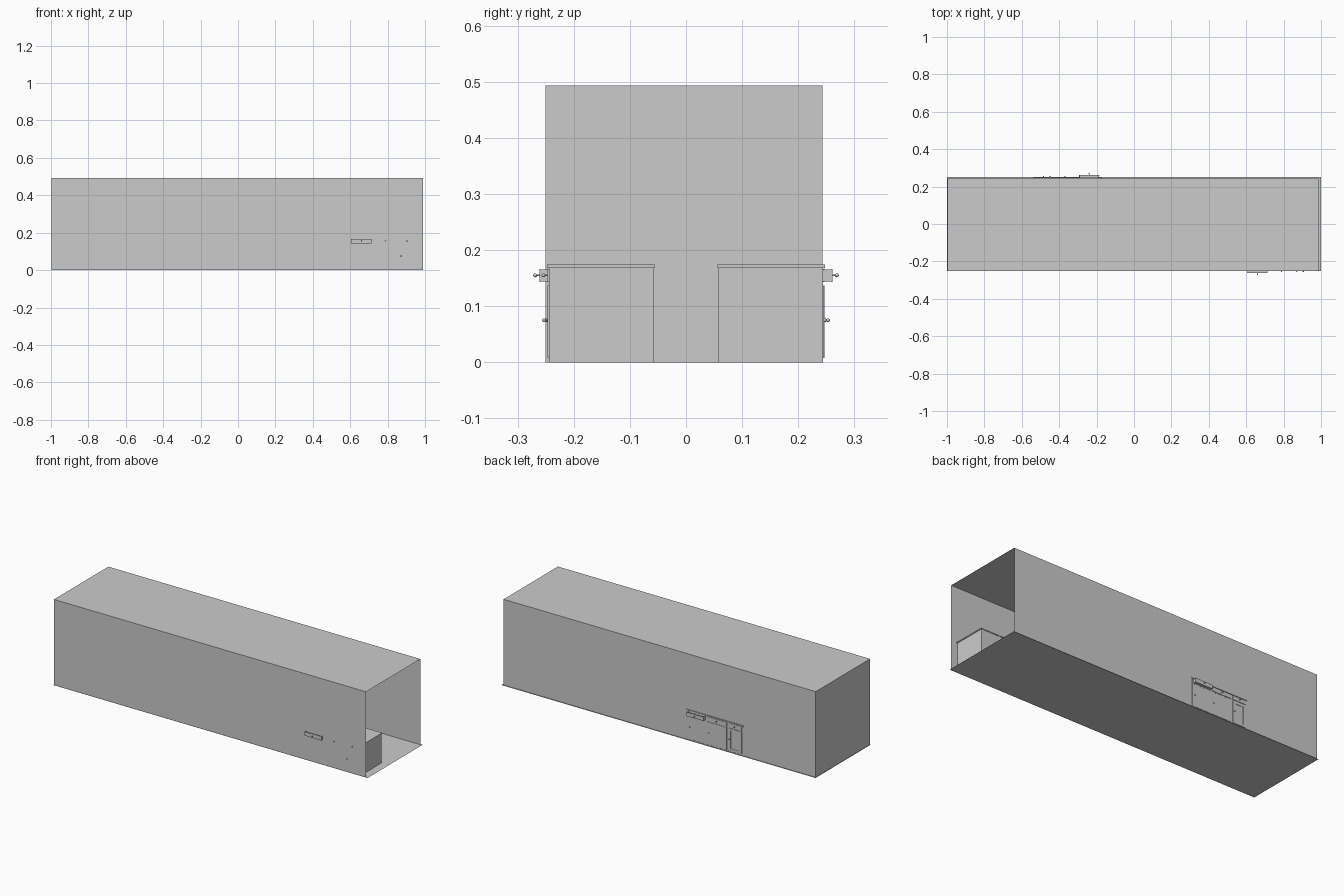
import bpy, bmesh
from mathutils import Matrix, Vector

if "Cube" in bpy.data.objects:
    bpy.data.objects.remove(bpy.data.objects["Cube"])


def finish(bm, name, xf=None):
    if xf is not None:
        bm.transform(xf)
    me = bpy.data.meshes.new(name)
    bm.to_mesh(me)
    bm.free()
    ob = bpy.data.objects.new(name, me)
    bpy.context.collection.objects.link(ob)
    return ob


def add_box(bm, x0, x1, y0, y1, z0, z1):
    c = Vector(((x0 + x1) / 2, (y0 + y1) / 2, (z0 + z1) / 2))
    m = Matrix.Translation(c) @ Matrix.Diagonal((x1 - x0, y1 - y0, z1 - z0, 1))
    return bmesh.ops.create_cube(bm, size=1, matrix=m)["verts"]


def boxes(name, items, xf=None):
    bm = bmesh.new()
    for it in items:
        add_box(bm, *it)
    return finish(bm, name, xf)


def knob(name, x, y, z, xf):
    # short stem with a round head, pointing to -y
    bm = bmesh.new()
    rot = Matrix.Rotation(1.5707963, 4, 'X')
    bmesh.ops.create_cone(bm, cap_ends=True, segments=8, radius1=0.0015, radius2=0.0015,
                          depth=0.006, matrix=Matrix.Translation((x, y - 0.003, z)) @ rot)
    bmesh.ops.create_uvsphere(bm, u_segments=10, v_segments=6, radius=0.0035,
                              matrix=Matrix.Translation((x, y - 0.0075, z)))
    for f in bm.faces:
        f.smooth = True
    return finish(bm, name, xf)


# Floor sheet, slightly larger than the room
bm = bmesh.new()
bmesh.ops.create_grid(bm, x_segments=1, y_segments=1, size=1,
                      matrix=Matrix.Diagonal((1, 0.251, 1, 1)))
finish(bm, "floor")

# Room shell: thin sheets, open at the right end and at the bottom
bm = bmesh.new()
add_box(bm, -0.996, 0.99, -0.25, 0.2435, 0, 0.493)
bm.normal_update()
gone = [f for f in bm.faces if f.normal.x > 0.9 or f.normal.z < -0.9]
bmesh.ops.delete(bm, geom=gone, context='FACES_ONLY')
finish(bm, "room_shell")

# Columns of the counter unit: x start, x end
COLS = [(0.605, 0.715), (0.727, 0.851), (0.863, 0.946)]
FRONT, BACK, T = -0.2445, -0.058, 0.005


def counter_unit(tag, xf):
    x0, x1 = 0.598, 0.953
    # carcass panels, dividers and rail
    items = [(x0, x0 + T, FRONT, BACK, 0, 0.168), (x1 - T, x1, FRONT, BACK, 0, 0.168),
             (x0, x1, BACK - T, BACK, 0, 0.168), (x0, x1, FRONT, BACK, 0, T),
             (x0, x1, FRONT, BACK, 0.138, 0.142)]
    for d in (0.721, 0.857):
        items.append((d - 0.004, d + 0.004, FRONT, BACK, T, 0.168))
    boxes(tag + "_carcass", items, xf)
    boxes(tag + "_countertop", [(0.594, 0.957, -0.248, -0.056, 0.168, 0.174)], xf)

    # drawers, the first one pulled out
    for i, (a, b) in enumerate(COLS):
        y = -0.2615 if i == 0 else -0.2465
        boxes(f"{tag}_drawer_{i + 1}",
              [(a, b, y, y + 0.003, 0.143, 0.166),
               (a + 0.002, a + 0.005, y, y + 0.16, 0.145, 0.165),
               (b - 0.005, b - 0.002, y, y + 0.16, 0.145, 0.165),
               (a + 0.002, b - 0.002, y + 0.157, y + 0.16, 0.145, 0.165),
               (a + 0.002, b - 0.002, y, y + 0.16, 0.144, 0.147)], xf)
        knob(f"{tag}_drawer_knob_{i + 1}", (a + b) / 2, y, 0.155, xf)

    # two plain doors and one framed door with a recessed pane
    y = -0.2455
    for i, (a, b) in enumerate(COLS[:2]):
        boxes(f"{tag}_door_{i + 1}", [(a, b, y, y + 0.003, 0.008, 0.137)], xf)
    knob(tag + "_door_knob_1", 0.615, y + 0.006, 0.075, xf)
    knob(tag + "_door_knob_2", 0.737, y + 0.006, 0.075, xf)
    a, b = COLS[2]
    w = 0.014
    boxes(tag + "_framed_door",
          [(a, a + w, y - 0.001, y + 0.003, 0.008, 0.137),
           (b - w, b, y - 0.001, y + 0.003, 0.008, 0.137),
           (a + w, b - w, y - 0.001, y + 0.003, 0.008, 0.022),
           (a + w, b - w, y - 0.001, y + 0.003, 0.123, 0.137)], xf)
    boxes(tag + "_door_pane", [(a + w, b - w, y + 0.001, y + 0.002, 0.022, 0.123)], xf)
    knob(tag + "_door_knob_3", 0.87, y, 0.075, xf)


# Front unit, and the same unit turned half round against the back wall
counter_unit("front_unit", Matrix.Identity(4))
counter_unit("back_unit", Matrix.Translation((0.42, 0, 0)) @ Matrix.Rotation(3.14159265, 4, 'Z'))
